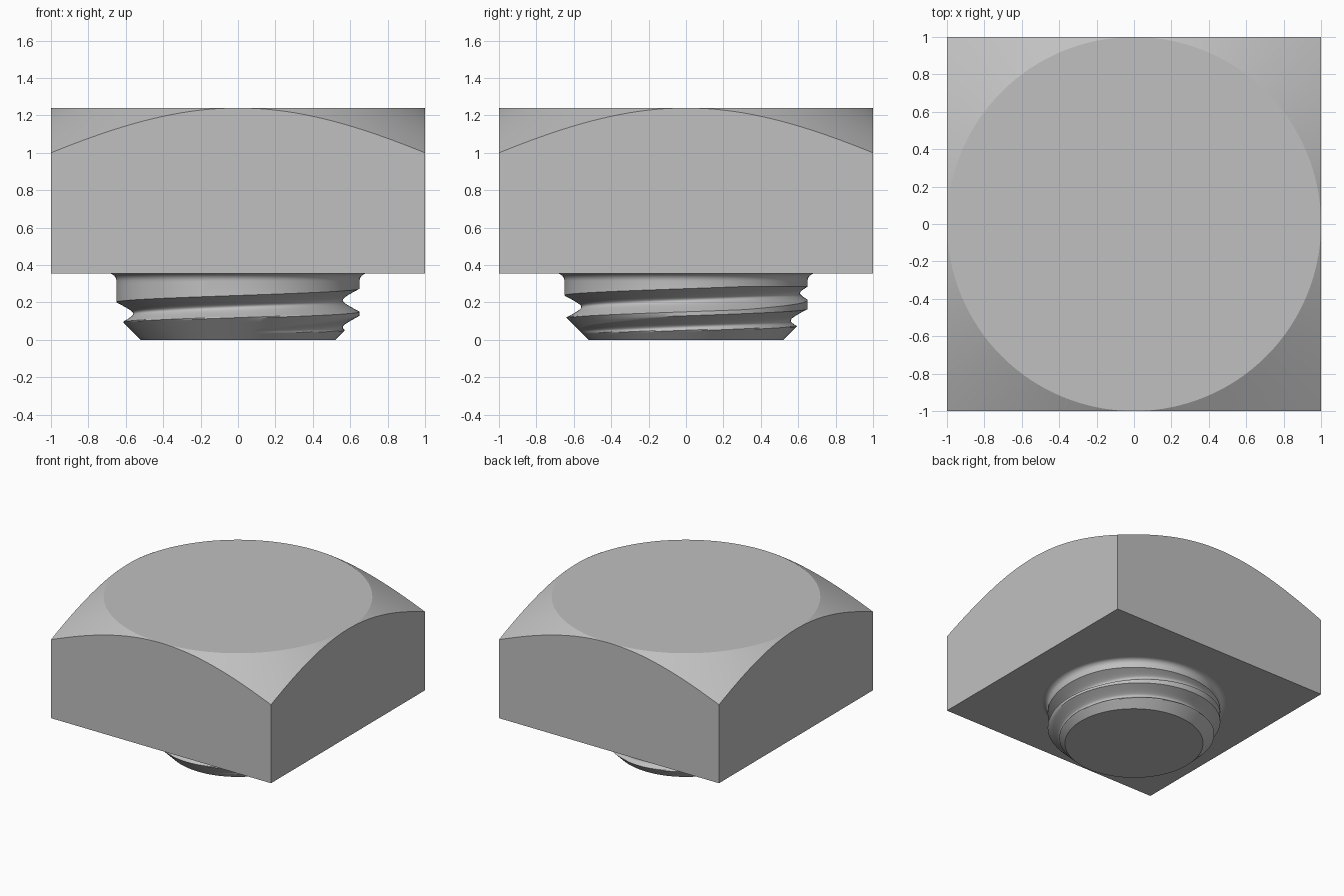
import bpy, bmesh
from math import pi, sin, cos, sqrt, radians

cube = bpy.data.objects.get("Cube")
if cube:
    bpy.data.objects.remove(cube, do_unlink=True)

# One plain metal colour
steel = bpy.data.materials.new("grey_steel")
steel.use_nodes = True
steel.diffuse_color = (0.53, 0.53, 0.53, 1)
steel.node_tree.nodes["Principled BSDF"].inputs["Base Color"].default_value = steel.diffuse_color


def skin(name, columns, angle):
    """Join neighbouring columns of (radius, angle, height) points into a capped solid."""
    bm = bmesh.new()
    cols = [[bm.verts.new((r * cos(a), r * sin(a), z)) for r, a, z in col] for col in columns]
    for left, right in zip(cols, cols[1:]):
        for i in range(len(left) - 1):
            bm.faces.new((left[i], right[i], right[i + 1], left[i + 1]))
    bm.faces.new([c[0] for c in cols[:-1]])
    bm.faces.new([c[-1] for c in cols[:-1]])
    bmesh.ops.remove_doubles(bm, verts=bm.verts, dist=0.0002)
    bmesh.ops.recalc_face_normals(bm, faces=bm.faces)
    mesh = bpy.data.meshes.new(name)
    bm.to_mesh(mesh)
    bm.free()
    mesh.materials.append(steel)
    obj = bpy.data.objects.new(name, mesh)
    bpy.context.collection.objects.link(obj)
    bpy.ops.object.select_all(action="DESELECT")
    obj.select_set(True)
    bpy.context.view_layer.objects.active = obj
    bpy.ops.object.shade_smooth_by_angle(angle=radians(angle))
    return obj


# Square head: a block whose corners are cut by a shallow cone
HEAD_BOTTOM, HEAD_TOP = 0.355, 1.24
CONE_SLOPE = (HEAD_TOP - 1.0) / (sqrt(2) - 1)
SIDES = 128
head = []
for j in range(SIDES + 1):
    a = 2 * pi * j / SIDES
    reach = 1 / max(abs(cos(a)), abs(sin(a)))
    rim = HEAD_TOP - CONE_SLOPE * (reach - 1)
    head.append([(reach, a, HEAD_BOTTOM), (reach, a, rim), (1, a, HEAD_TOP)])
skin("square_head", head, 25)

# Threaded shank: a rounded helical groove that runs out below the head
CREST, ROOT, PITCH, ROUND = 0.65, 0.56, 0.145, 0.02
TIP, FILLET_START, FILLET = 0.52, 0.315, 0.04
STEPS = 24


def groove_rows(turn_angle):
    """Points across the groove at a running helix angle, as (radius, height)."""
    fade = min(1, max(0, (turn_angle - 0.5) / 2.0))
    depth = (CREST - ROOT) * (1 - fade)
    half = sqrt((depth / 2 + ROUND) ** 2 - ROUND ** 2)
    centre = 0.212 + PITCH * turn_angle / (2 * pi)
    for i in range(STEPS + 1):
        u = half * (2 * i / STEPS - 1)
        r = CREST - depth + 2 * (sqrt(u * u + ROUND ** 2) - ROUND)
        z = centre + u
        if z < 0:
            yield TIP, 0
        elif z > FILLET_START:
            yield CREST, FILLET_START
        else:
            yield min(r, CREST, TIP + z), z


shank = []
for j in range(SIDES + 1):
    a = 2 * pi * j / SIDES
    column = [(TIP, a, 0)]
    for turn in (-2, -1, 0):
        column += [(r, a, z) for r, z in groove_rows(a + 2 * pi * turn)]
    # Fillet flaring out to the underside of the head
    for i in range(7):
        t = pi / 2 * i / 6
        column.append((CREST + FILLET * (1 - cos(t)), a, FILLET_START + FILLET * sin(t)))
    shank.append(column)
skin("threaded_shank", shank, 30)
